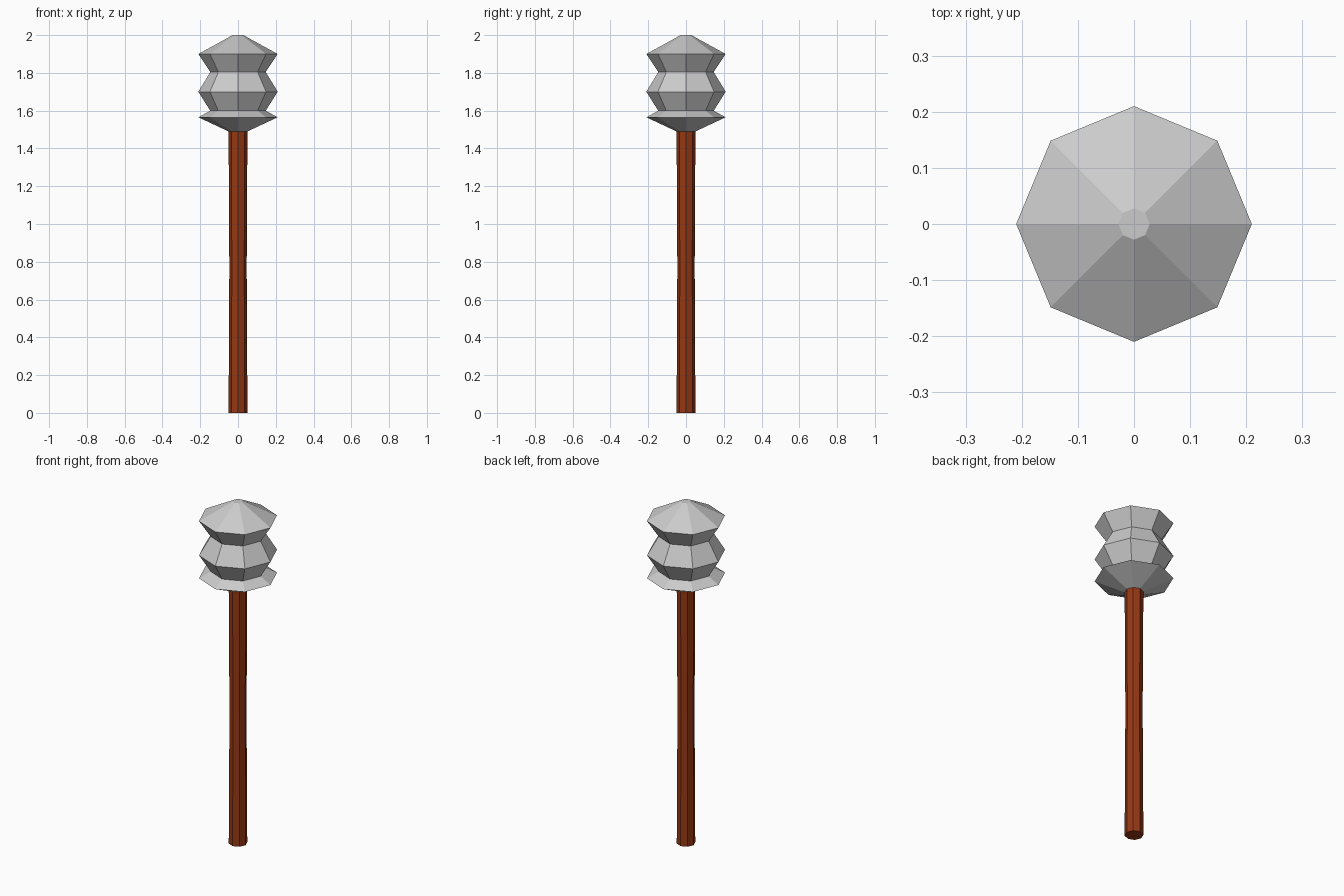
import bpy, bmesh
from math import cos, sin, pi

if "Cube" in bpy.data.objects:
    bpy.data.objects.remove(bpy.data.objects["Cube"])

SIDES = 8


def lathe(name, profile, color=None):
    """Revolve (radius, z) points into a closed, flat-faced eight-sided solid."""
    bm = bmesh.new()
    rings = [[bm.verts.new((r * cos(2 * pi * i / SIDES), r * sin(2 * pi * i / SIDES), z))
              for i in range(SIDES)] for r, z in profile]
    for low, high in zip(rings, rings[1:]):
        for i in range(SIDES):
            j = (i + 1) % SIDES
            bm.faces.new((low[i], low[j], high[j], high[i]))
    bm.faces.new(rings[0][::-1])
    bm.faces.new(rings[-1])
    mesh = bpy.data.meshes.new(name)
    bm.to_mesh(mesh)
    bm.free()
    obj = bpy.data.objects.new(name, mesh)
    bpy.context.collection.objects.link(obj)
    if color:
        mat = bpy.data.materials.new(name + "_wood")
        mat.diffuse_color = color
        mat.use_nodes = True
        mat.node_tree.nodes["Principled BSDF"].inputs["Base Color"].default_value = mat.diffuse_color
        mesh.materials.append(mat)
    return obj


# Wooden shaft, very slightly waisted in the middle
lathe("handle", [(0.05, 0), (0.046, 0.77), (0.05, 1.5)], (0.3, 0.04, 0.007, 1))

# Ridged stone head with three flared rings
lathe("mace_head", [(0.05, 1.49), (0.21, 1.565), (0.147, 1.6), (0.21, 1.7),
                    (0.147, 1.805), (0.21, 1.9), (0.028, 2.0)])
